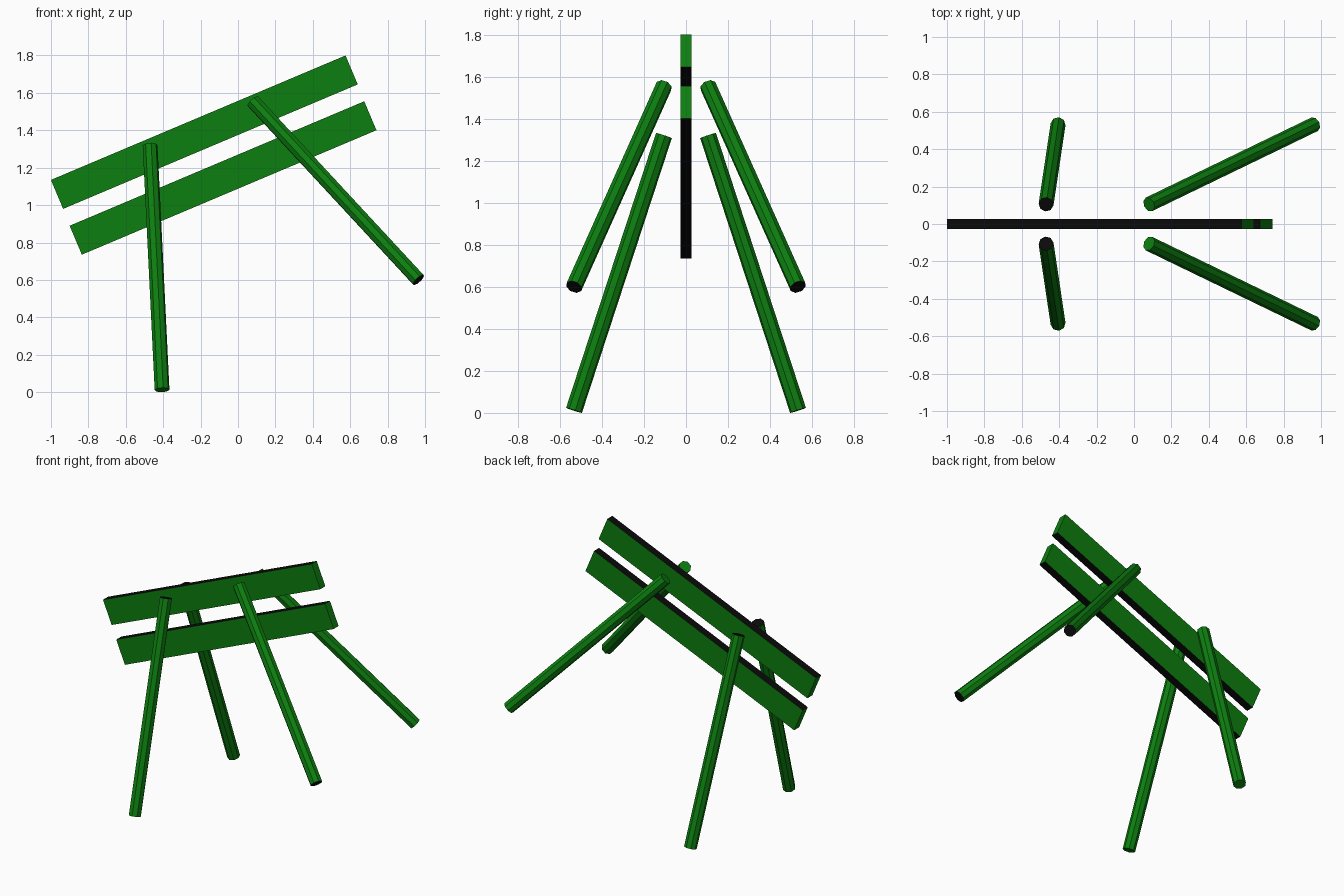
import bpy
import bmesh
import math
from mathutils import Matrix, Vector

if "Cube" in bpy.data.objects:
    bpy.data.objects.remove(bpy.data.objects["Cube"], do_unlink=True)


def make_material(name, color):
    mat = bpy.data.materials.new(name)
    mat.use_nodes = True
    mat.diffuse_color = color
    mat.node_tree.nodes["Principled BSDF"].inputs["Base Color"].default_value = color
    return mat


GREEN = make_material("green paint", (0.004, 0.21, 0.005, 1))
BLACK = make_material("black edge", (0.003, 0.003, 0.003, 1))


def finish(name, bm, matrix, is_black):
    """Colour faces by their local normal, then place the part."""
    bm.normal_update()
    for face in bm.faces:
        face.material_index = 1 if is_black(face.normal) else 0
    bm.transform(matrix)
    mesh = bpy.data.meshes.new(name)
    bm.to_mesh(mesh)
    bm.free()
    mesh.materials.append(GREEN)
    mesh.materials.append(BLACK)
    obj = bpy.data.objects.new(name, mesh)
    bpy.context.collection.objects.link(obj)
    return obj


def plank(name, center):
    """Tilted board with black long edges."""
    bm = bmesh.new()
    bmesh.ops.create_cube(bm, size=1)
    bmesh.ops.scale(bm, vec=(1.71, 0.054, 0.168), verts=bm.verts)
    place = Matrix.Translation(center) @ Matrix.Rotation(math.radians(-22.9), 4, "Y")
    finish(name, bm, place, lambda n: abs(n.z) > 0.9)


def leg(name, foot, top, black_end):
    """Round pole from foot to top, with one black end (+1 top, -1 foot)."""
    foot, top = Vector(foot), Vector(top)
    axis = top - foot
    bm = bmesh.new()
    bmesh.ops.create_cone(bm, cap_ends=True, segments=8, radius1=0.04,
                          radius2=0.04, depth=axis.length)
    turn = axis.to_track_quat("Z", "Y").to_matrix().to_4x4()
    place = Matrix.Translation((foot + top) / 2) @ turn
    finish(name, bm, place, lambda n: n.z * black_end > 0.9)


# Two parallel boards
plank("upper_plank", (-0.18, 0, 1.39))
plank("lower_plank", (-0.08, 0, 1.145))

# Splayed legs, mirrored front to back
for label, side in (("front", -1), ("back", 1)):
    leg(label + "_upright_leg", (-0.406, side * 0.533, 0.012),
        (-0.47, side * 0.105, 1.32), 1)
    leg(label + "_raised_leg", (0.965, side * 0.533, 0.60),
        (0.08, side * 0.105, 1.555), -1)
